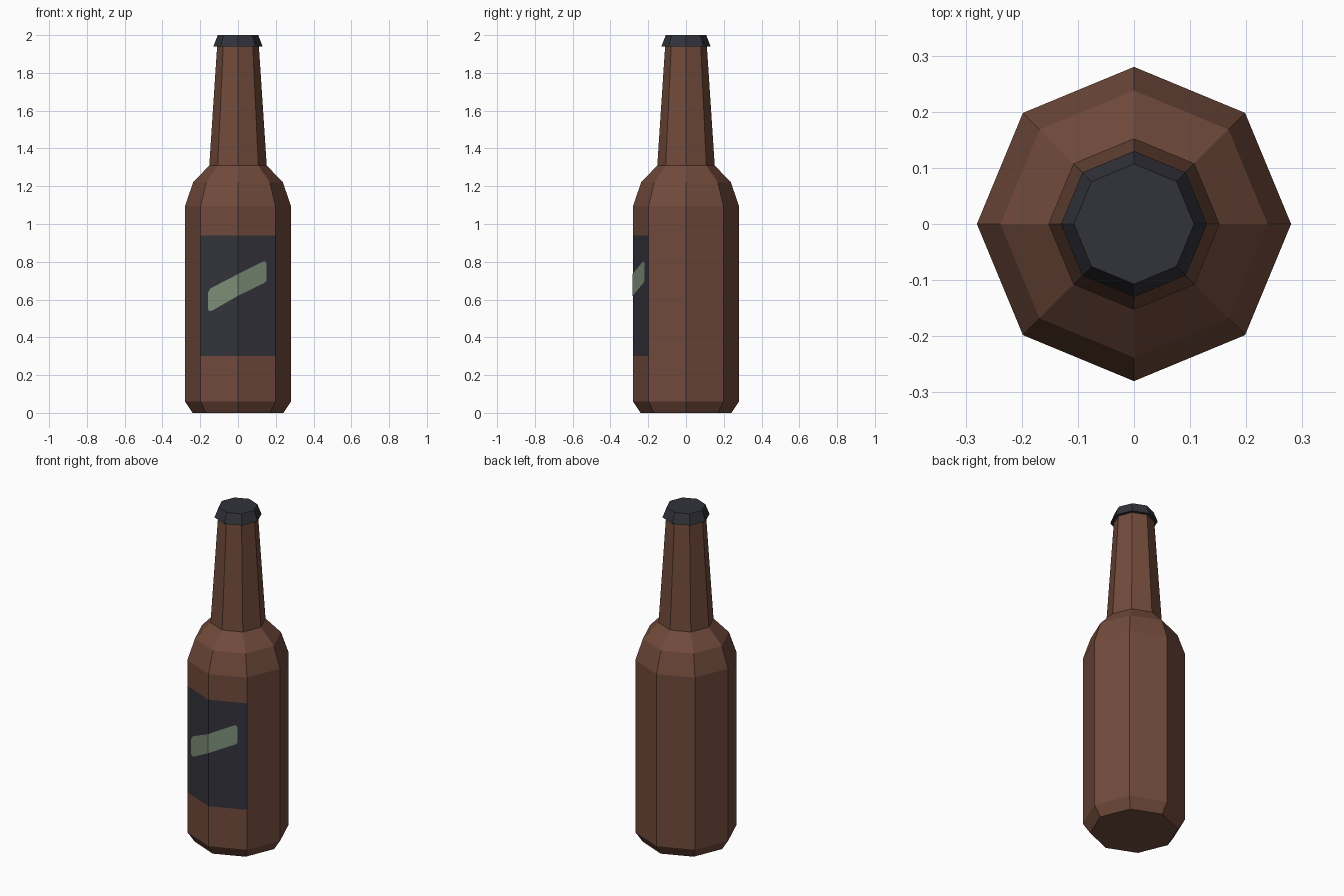
import bpy, bmesh, math

if "Cube" in bpy.data.objects:
    bpy.data.objects.remove(bpy.data.objects["Cube"])

SIDES = 8


def material(name, rgb):
    """Flat material from an sRGB 0-255 colour."""
    m = bpy.data.materials.new(name)
    lin = [((c / 255 + 0.055) / 1.055) ** 2.4 for c in rgb]
    m.diffuse_color = (*lin, 1)
    m.use_nodes = True
    m.node_tree.nodes["Principled BSDF"].inputs["Base Color"].default_value = m.diffuse_color
    return m


brown = material("brown glass", (113, 74, 59))
dark = material("dark slate", (50, 50, 59))
green = material("pale green", (124, 141, 118))


def make_object(name, bm, mats):
    me = bpy.data.meshes.new(name)
    bm.to_mesh(me)
    bm.free()
    for m in mats:
        me.materials.append(m)
    ob = bpy.data.objects.new(name, me)
    bpy.context.collection.objects.link(ob)
    return ob


def lathe(profile):
    """Closed octagonal solid from (radius, height) pairs."""
    bm = bmesh.new()
    rings = []
    for r, z in profile:
        rings.append([bm.verts.new((r * math.cos(math.tau * i / SIDES),
                                    r * math.sin(math.tau * i / SIDES), z))
                      for i in range(SIDES)])
    for a, b in zip(rings, rings[1:]):
        for i in range(SIDES):
            j = (i + 1) % SIDES
            bm.faces.new((a[i], a[j], b[j], b[i]))
    bm.faces.new(rings[0][::-1])
    bm.faces.new(rings[-1])
    bm.normal_update()
    return bm


# Bottle body, with the label as the two front faces of the middle band
bm = lathe([(0.24, 0), (0.28, 0.06), (0.28, 0.30), (0.28, 0.94), (0.28, 1.095),
            (0.238, 1.22), (0.152, 1.31), (0.11, 1.95)])
for f in bm.faces:
    c = f.calc_center_median()
    if 0.30 < c.z < 0.94 and f.normal.y < -0.8:
        f.material_index = 1
make_object("bottle", bm, [brown, dark])

# Bottle cap
make_object("cap", lathe([(0.13, 1.94), (0.107, 2.0)]), [dark])

# Slanted stripe on the label, folded along the front edge
slope = math.tan(math.pi / 8)
left = [(-0.16, 0.55), (-0.152, 0.538), (-0.135, 0.542), (0, 0.62),
        (0, 0.735), (-0.145, 0.66), (-0.16, 0.635)]
right = [(0, 0.62), (0.14, 0.688), (0.152, 0.70), (0.152, 0.79),
         (0.145, 0.803), (0.13, 0.80), (0, 0.735)]
bm = bmesh.new()
for half in (left, right):
    bm.faces.new([bm.verts.new((x, -0.283 + slope * abs(x), z)) for x, z in half])
bmesh.ops.remove_doubles(bm, verts=bm.verts[:], dist=0.0001)
make_object("label_stripe", bm, [green])
